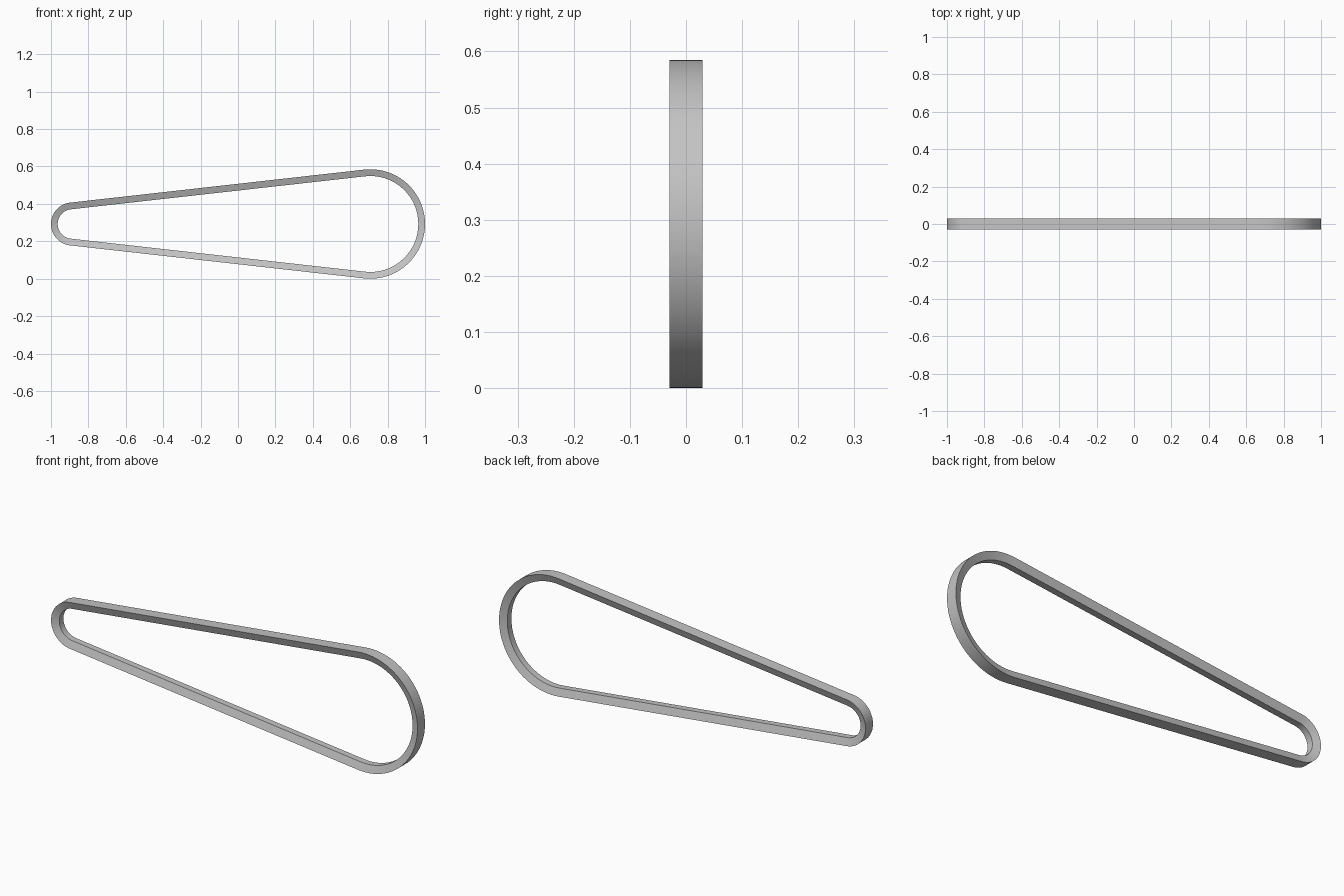
import bpy, bmesh
from math import asin, pi, sin, cos, radians

cube = bpy.data.objects.get("Cube")
if cube:
    bpy.data.objects.remove(cube, do_unlink=True)

# Belt dimensions: outer radii of the two ends and the wedge section
BIG, SMALL = 0.2925, 0.115
BIG_X, SMALL_X = 1 - BIG, SMALL - 1
THICK, OUTER_HALF, INNER_HALF = 0.036, 0.029, 0.016
STEPS = 48

grey = bpy.data.materials.new("belt grey")
grey.use_nodes = True
colour = (0.55, 0.55, 0.55, 1)
grey.diffuse_color = colour
grey.node_tree.nodes["Principled BSDF"].inputs["Base Color"].default_value = colour

# Path: an arc round each end, joined by straight tangent runs
tilt = asin((BIG - SMALL) / (BIG_X - SMALL_X))
reach = pi / 2 + tilt


def arc(x, radius, start, end):
    angles = [start + (end - start) * i / STEPS for i in range(STEPS + 1)]
    return [(x, radius, a) for a in angles]


path = arc(BIG_X, BIG, -reach, reach) + arc(SMALL_X, SMALL, reach, 2 * pi - reach)

# Wedge cross-section: inset from the outer surface, and y
section = [(0, -OUTER_HALF), (0, OUTER_HALF), (THICK, INNER_HALF), (THICK, -INNER_HALF)]

bm = bmesh.new()
rings = [[bm.verts.new((x + (r - inset) * cos(a), y, BIG + (r - inset) * sin(a)))
          for inset, y in section] for x, r, a in path]
for i, ring in enumerate(rings):
    following = rings[(i + 1) % len(rings)]
    for j in range(len(section)):
        k = (j + 1) % len(section)
        bm.faces.new((ring[j], ring[k], following[k], following[j]))
bmesh.ops.recalc_face_normals(bm, faces=bm.faces)

mesh = bpy.data.meshes.new("drive_belt")
bm.to_mesh(mesh)
bm.free()
mesh.materials.append(grey)
belt = bpy.data.objects.new("drive_belt", mesh)
bpy.context.collection.objects.link(belt)

# Smooth round the bends, crisp along the belt edges
bpy.ops.object.select_all(action='DESELECT')
belt.select_set(True)
bpy.context.view_layer.objects.active = belt
bpy.ops.object.shade_smooth_by_angle(angle=radians(30))
